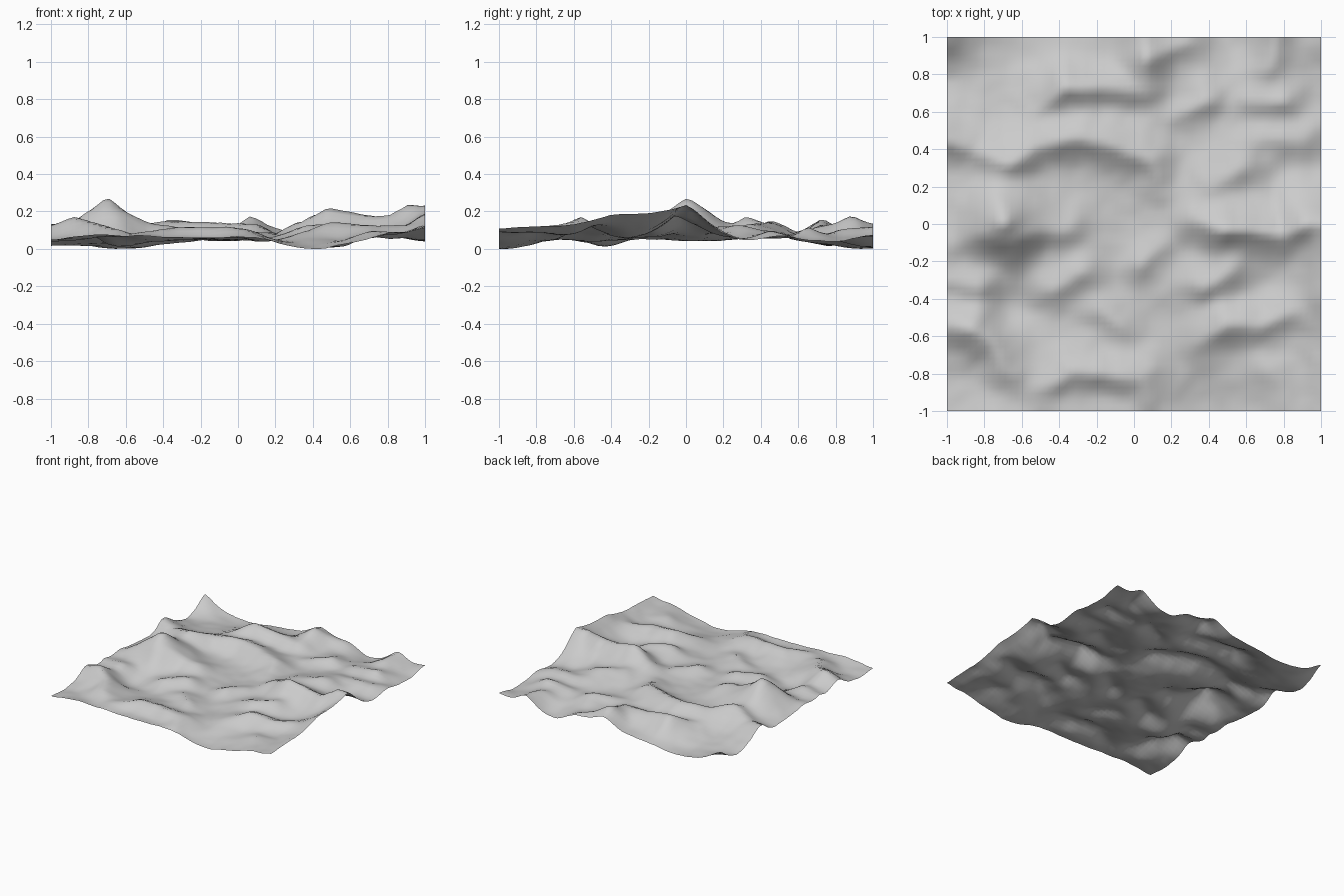
import bpy, bmesh, math
from mathutils import Vector, noise

N = 64            # grid cells per side
FLOOR = 0.045     # general valley level
ridges = []


def ridge(south, north, *pts):
    """Crest line through (x, y, z) points with falloff widths to each side."""
    ridges.append((south, north, [Vector(p) for p in pts]))


# western peak and its spurs
ridge(.13, .22, (-.70, .01, .265))
ridge(.12, .17, (-.95, -.12, .11), (-.80, -.06, .16), (-.64, -.08, .17), (-.50, -.02, .14), (-.36, -.04, .12))
# north-west crest
ridge(.10, .16, (-1, .45, .14), (-.85, .40, .12), (-.67, .32, .17),
      (-.5, .42, .14), (-.28, .46, .15), (-.05, .40, .14), (.1, .33, .13), (.15, .15, .09))
# northern crests
ridge(.10, .14, (-.52, .60, .09), (-.36, .73, .165), (-.15, .72, .13), (.03, .70, .11))
ridge(.13, .14, (.05, .78, .12), (.06, .90, .16), (.05, 1, .135))
ridge(.10, .12, (.08, .88, .13), (.28, .97, .10))
ridge(.12, .12, (-1, 1, .13))
ridge(.10, .14, (.18, .55, .08), (.38, .66, .11))
ridge(.09, .12, (.60, .65, .09), (.80, .66, .12))
ridge(.12, .12, (.74, .85, .11), (.76, 1, .125))
ridge(.12, .15, (.62, .44, .09), (.90, .46, .10), (1, .55, .07))
ridge(.12, .12, (1, 1, .08))
# eastern crest and the high right border
ridge(.12, .17, (.34, .01, .15), (.48, -.03, .22), (.66, -.04, .185), (.80, -.06, .18), (.90, -.01, .22))
ridge(.20, .12, (1, 0, .215), (1, -.2, .19), (1, -.4, .18), (1, -.6, .13), (1, -1, .11))
ridge(.14, .18, (.42, .20, .12), (.55, .30, .13))
# central and south-eastern swells
ridge(.11, .16, (.36, -.34, .13), (.52, -.24, .13))
ridge(.10, .16, (.36, -.62, .10), (.50, -.55, .14), (.68, -.54, .13), (.85, -.48, .12))
ridge(.14, .18, (.75, -.78, .10), (.85, -1, .09))
ridge(.10, .15, (-.44, -.35, .10), (-.28, -.27, .11))
ridge(.10, .14, (.05, -.22, .10), (.15, -.12, .09))
ridge(.10, .14, (-.18, -.46, .09), (-.05, -.55, .085))
# south-western crests
ridge(.12, .16, (-1, -.54, .13), (-.86, -.57, .175), (-.74, -.64, .14), (-.66, -.80, .11))
ridge(.12, .14, (-1, -.30, .10), (-.83, -.33, .12))
ridge(.10, .15, (-.52, -.90, .09), (-.34, -.80, .12), (-.1, -.80, .115), (.04, -.83, .11), (.10, -1, .07))
# front border
ridge(.12, .12, (-1, -1, .06), (-.75, -1, .085), (-.5, -1, .07), (0, -1, .07))

# shallow hollows: x, y, depth, radius
hollows = [(-.60, .98, .03, .25), (-.66, -.46, .04, .14), (.40, -1, .03, .18),
           (.52, 1, .03, .14), (-1, .75, .02, .2)]


def influence(x, y, south, north, pts):
    best, bz, bw = 9, 0, north
    for a, b in zip(pts, pts[1:] + pts[-1:]):
        d = (b - a).to_2d()
        t = 0
        if d.length > 0:
            t = max(0, min(1, (Vector((x, y)) - a.to_2d()).dot(d) / d.length_squared))
        q = a.lerp(b, t)
        dist = math.hypot(x - q.x, y - q.y)
        if dist < best:
            best, bz = dist, q.z
            s = .5 + .5 * (y - q.y) / (dist + .02)
            bw = south + (north - south) * s
    return max(0, bz - FLOOR) * math.exp(-(best / bw) ** 1.4)


def height(x, y):
    # bend the coordinates a little so the crests wander naturally
    wx = x + .02 * noise.noise(Vector((x * 5, y * 5, 3)))
    wy = y + .02 * noise.noise(Vector((x * 5, y * 5, 8)))
    total = sum(influence(wx, wy, *r) ** 2.5 for r in ridges)
    rough = .007 * noise.noise(Vector((x * 7, y * 7, 5)))
    rough += .004 * noise.noise(Vector((x * 14, y * 14, 2)))
    dip = sum(d * math.exp(-((x - cx) ** 2 + (y - cy) ** 2) / r ** 2) for cx, cy, d, r in hollows)
    return FLOOR + total ** .4 + rough - dip


# terrain sheet
bm = bmesh.new()
bmesh.ops.create_grid(bm, x_segments=N, y_segments=N, size=1)
for v in bm.verts:
    v.co.z = height(v.co.x, v.co.y)
low = min(v.co.z for v in bm.verts)
for v in bm.verts:
    # settle the lowest hollow on the ground, leaving the crests alone
    v.co.z -= low * max(0, 1 - (v.co.z - low) / .1)
for f in bm.faces:
    f.smooth = True
mesh = bpy.data.meshes.new("terrain")
bm.to_mesh(mesh)
bm.free()
terrain = bpy.data.objects.new("terrain", mesh)
bpy.context.collection.objects.link(terrain)
